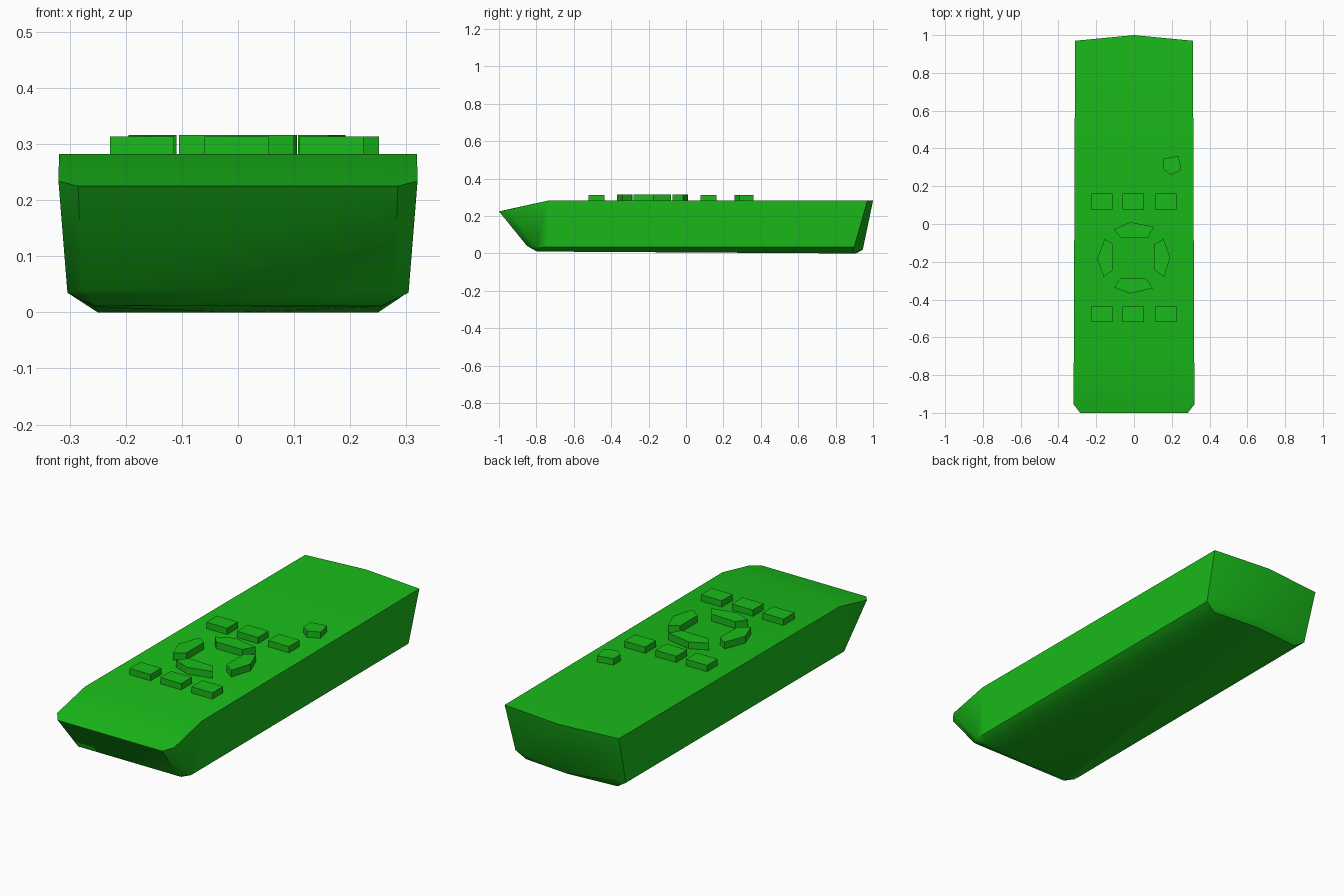
import bpy, bmesh, math

if "Cube" in bpy.data.objects:
    bpy.data.objects.remove(bpy.data.objects["Cube"])

green = bpy.data.materials.new("green_plastic")
green.diffuse_color = (0.01, 0.5, 0.01, 1)
green.use_nodes = True
green.node_tree.nodes["Principled BSDF"].inputs["Base Color"].default_value = green.diffuse_color


def make_object(name, bm, smooth=False):
    bmesh.ops.recalc_face_normals(bm, faces=bm.faces)
    mesh = bpy.data.meshes.new(name)
    bm.to_mesh(mesh)
    bm.free()
    obj = bpy.data.objects.new(name, mesh)
    bpy.context.collection.objects.link(obj)
    mesh.materials.append(green)
    if smooth:
        bpy.ops.object.select_all(action='DESELECT')
        obj.select_set(True)
        bpy.context.view_layer.objects.active = obj
        bpy.ops.object.shade_smooth_by_angle(angle=math.radians(40))
    return obj


def mirrored_ring(bm, half):
    # right half runs front to back; the last point lies on the centre line
    left = [(-x, y, z) for x, y, z in reversed(half[:-1])]
    return [bm.verts.new(p) for p in half + left]


# Body: three stacked outlines, with a sloped nose at the front
def build_body():
    bm = bmesh.new()
    bottom = mirrored_ring(bm, [(.25, -.80, .012), (.255, -.785, .011), (.255, -.74, .01),
                                (.25, .89, 0), (0, .91, 0)])
    lower = mirrored_ring(bm, [(.278, -.85, .04), (.304, -.80, .035), (.304, -.74, .035),
                               (.302, .90, .035), (0, .945, .02)])
    upper = mirrored_ring(bm, [(.285, -1, .225), (.32, -.955, .234), (.319, -.74, .282),
                               (.312, .97, .282), (0, 1, .282)])
    n = len(upper)
    for a, b in ((bottom, lower), (lower, upper)):
        for i in range(n):
            j = (i + 1) % n
            bm.faces.new((a[i], a[j], b[j], b[i]))
    bm.faces.new(bottom)
    bm.faces.new(upper[2:7])
    bm.faces.new(upper[6:] + upper[:3])
    make_object("body", bm, smooth=True)


# Buttons: flat outlines raised from the top surface
def button(name, outline, top):
    bm = bmesh.new()
    face = bm.faces.new([bm.verts.new((x, y, .272)) for x, y in outline])
    raised = bmesh.ops.extrude_face_region(bm, geom=[face])["geom"]
    for v in raised:
        if isinstance(v, bmesh.types.BMVert):
            v.co.z = top
    make_object(name, bm)


build_body()

# Two rows of rectangular keys
for row, cy in (("upper", .12), ("lower", -.478)):
    for i, cx in enumerate((-.171, -.003, .167)):
        w, d = .057, .042
        button(f"{row}_key_{i + 1}",
               [(cx - w, cy - d), (cx + w, cy - d), (cx + w, cy + d), (cx - w, cy + d)], .313)

# Ring of four direction keys
button("up_key", [(-.105, -.03), (-.02, .01), (.105, -.015), (.075, -.072), (-.07, -.072)], .316)
button("down_key", [(-.105, -.335), (-.07, -.285), (.065, -.29), (.10, -.34), (-.02, -.368)], .316)
button("left_key", [(-.195, -.185), (-.155, -.08), (-.11, -.107), (-.11, -.243), (-.16, -.28)], .316)
button("right_key", [(.192, -.175), (.155, -.08), (.107, -.107), (.107, -.243), (.16, -.28)], .316)

# Small five-sided power button
button("power_button", [(.155, .345), (.235, .36), (.251, .285), (.195, .26), (.155, .29)], .313)
